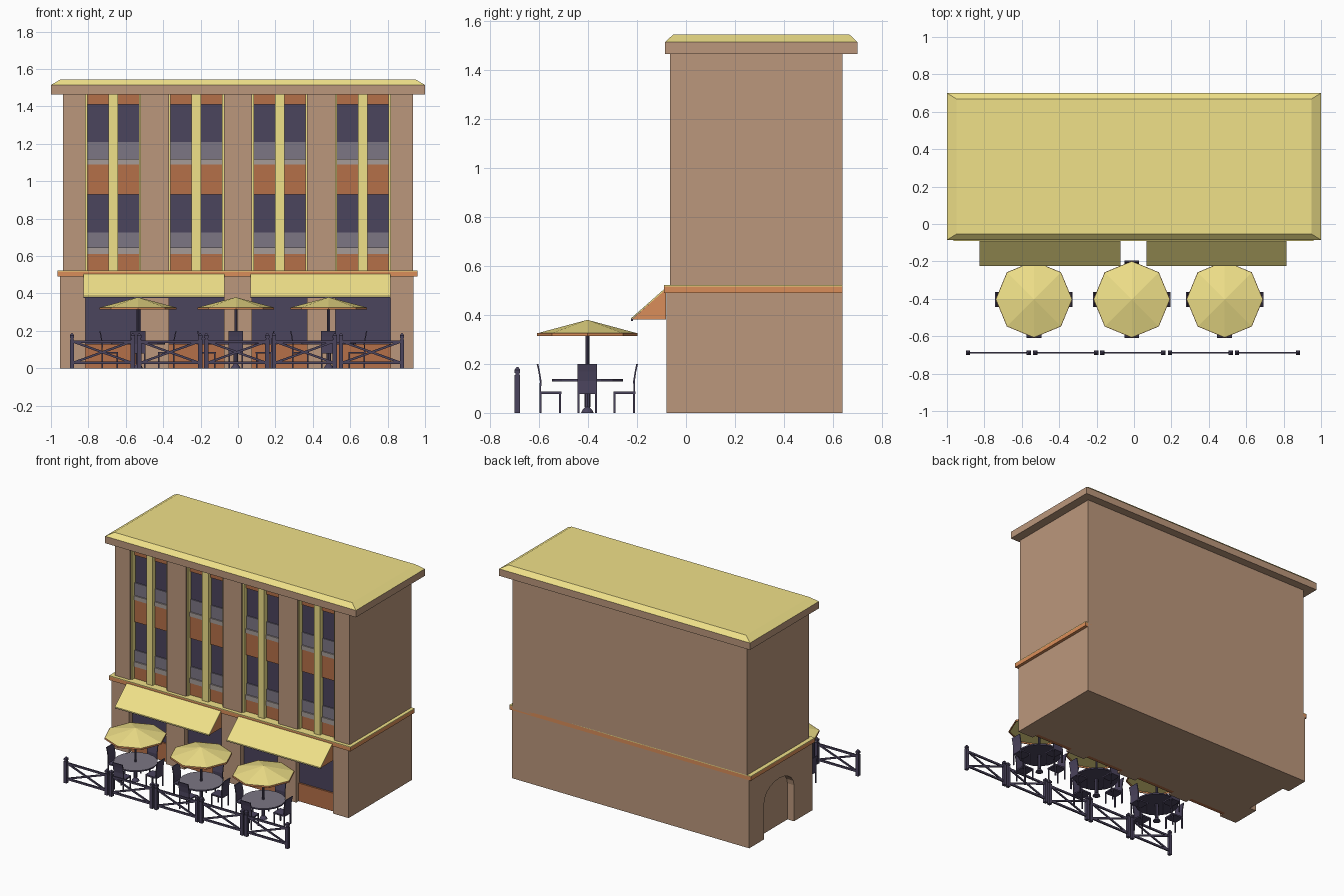
import bpy, bmesh, math
from mathutils import Matrix, Vector

if "Cube" in bpy.data.objects:
    bpy.data.objects.remove(bpy.data.objects["Cube"])

MATS = {}
for name, col in dict(brick=(.50, .31, .20), yellow=(.87, .75, .25), orange=(.70, .27, .10),
                      rust=(.46, .16, .065), dark=(.07, .058, .11), mid=(.20, .18, .23),
                      pale=(.38, .33, .31)).items():
    MATS[name] = bpy.data.materials.new(name)
    MATS[name].diffuse_color = (*col, 1)


def finish(name, bm, *mats, recalc=True):
    if recalc:
        bmesh.ops.recalc_face_normals(bm, faces=bm.faces)
    me = bpy.data.meshes.new(name)
    bm.to_mesh(me)
    bm.free()
    for m in mats:
        me.materials.append(MATS[m])
    ob = bpy.data.objects.new(name, me)
    bpy.context.collection.objects.link(ob)
    return ob


def add_box(bm, x0, x1, y0, y1, z0, z1):
    m = Matrix.Translation(((x0 + x1) / 2, (y0 + y1) / 2, (z0 + z1) / 2)) \
        @ Matrix.Diagonal((x1 - x0, y1 - y0, z1 - z0, 1))
    return bmesh.ops.create_cube(bm, size=1, matrix=m)["verts"]


def add_cone(bm, r1, r2, z0, z1, n):
    bmesh.ops.create_cone(bm, cap_ends=True, segments=n, radius1=r1, radius2=r2, depth=z1 - z0,
                          matrix=Matrix.Translation((0, 0, (z0 + z1) / 2)))


def add_prism(bm, pts, axis, lo, hi):
    """Extrude a 2D outline along an axis."""
    def p(a, b, c):
        return (c, a, b) if axis == 'x' else (a, b, c)
    f = bm.faces.new([bm.verts.new(p(a, b, lo)) for a, b in pts])
    ext = bmesh.ops.extrude_face_region(bm, geom=[f])["geom"]
    vs = [v for v in ext if isinstance(v, bmesh.types.BMVert)]
    bmesh.ops.translate(bm, verts=vs, vec=p(0, 0, hi - lo))
    bm.faces.index_update()
    if not f.is_valid or len(bm.faces) == len(pts) + 1:
        bm.faces.new([v for v in bm.verts if v not in vs])


def prism(name, pts, axis, lo, hi, mat):
    bm = bmesh.new()
    add_prism(bm, pts, axis, lo, hi)
    return finish(name, bm, mat)


def boxes(name, mat, *dims):
    bm = bmesh.new()
    for d in dims:
        add_box(bm, *d)
    return finish(name, bm, mat)


def copies(ob, places):
    """Linked copies at (location, z angle)."""
    for i, (loc, a) in enumerate(places):
        o = ob if i == 0 else ob.copy()
        if i:
            bpy.context.collection.objects.link(o)
        o.location, o.rotation_euler = loc, (0, 0, a)


# Walls: plan outlines notched by the four window bays
BAYS = [(-.815, -.52), (-.37, -.075), (.075, .37), (.52, .815)]


def plan(x0, x1, front, back, depth):
    pts = [(x0, back), (x0, front)]
    for a, b in BAYS:
        pts += [(a, front), (a, front + depth), (b, front + depth), (b, front)]
    return pts + [(x1, front), (x1, back)]


prism("upper_wall", plan(-.935, .935, -.065, .64, .05), 'z', .5, 1.47, "brick")
ground = prism("ground_wall", plan(-.952, .938, -.08, .64, .055), 'z', 0, .5, "brick")

# Arched recess in the left wall
arch = [(.13, -.1), (.47, -.1)] + [(.30 + .17 * math.cos(t * math.pi / 10),
                                    .26 + .115 * math.sin(t * math.pi / 10)) for t in range(11)]
cutter = prism("arch_cutter", arch, 'x', -1.1, -.90, "brick")
mod = ground.modifiers.new("arch", 'BOOLEAN')
mod.operation, mod.object, mod.solver = 'DIFFERENCE', cutter, 'EXACT'
bpy.context.view_layer.objects.active = ground
bpy.ops.object.modifier_apply(modifier="arch")
bpy.data.objects.remove(cutter)

# Belt course and cornice with sloped roof
boxes("belt_course", "orange", (-.965, .96, -.09, .64, .49, .517))
boxes("belt_cap", "yellow", (-.965, .96, -.09, .64, .517, .522))
boxes("cornice", "brick", (-1, 1, -.085, .70, 1.465, 1.515))
bm = bmesh.new()
for v in add_box(bm, -1, 1, -.085, .70, 1.515, 1.545):
    if v.co.z > 1.53:
        v.co.x -= math.copysign(.052, v.co.x)
        v.co.y -= math.copysign(.032, v.co.y - .3)
finish("roof", bm, "yellow")

# Window bays: trim, mullion, glass, sashes, sills, spandrels
for a, b in BAYS:
    c, r = (a + b) / 2, -.013
    boxes("bay_trim", "yellow", (a, a + .01, -.055, r, .52, 1.466), (b - .01, b, -.055, r, .52, 1.466),
          (c - .025, c + .025, -.055, r, .52, 1.466))
    a1, b1 = a + .01, b - .01
    boxes("spandrels", "rust", *[(a1, b1, -.03, r, z0, z1) for z0, z1 in
                                 ((.52, .61), (.93, 1.09), (1.41, 1.466))])
    boxes("window_glass", "dark", (a1, b1, -.02, r, .72, .93), (a1, b1, -.02, r, 1.21, 1.41))
    boxes("lower_sash", "mid", (a1, b1, -.027, r, .645, .725), (a1, b1, -.027, r, 1.12, 1.21))
    boxes("window_sill", "pale", (a1, b1, -.036, r, .61, .645), (a1, b1, -.036, r, 1.09, 1.12))
    boxes("shop_glass", "dark", (a, b, -.04, -.02, .125, .49))
    boxes("shop_panel", "rust", (a, b, -.052, -.02, 0, .13))

# Awnings with closed ends
for x0, x1 in ((-.825, -.072), (.067, .815)):
    boxes("awning_bar", "dark", (x0, x1, -.224, -.216, .376, .384))
    prism("awning_cloth", [(-.082, .512), (-.225, .386), (-.225, .380), (-.082, .505)],
          'x', x0, x1, "yellow")
    for xs in (x0 + .002, x1 - .006):
        prism("awning_end", [(-.082, .506), (-.222, .381), (-.082, .381)], 'x', xs, xs + .004, "orange")

# Umbrella sets
SPOTS = [Vector((x, -.403, 0)) for x in (-.535, -.012, .485)]
bm = bmesh.new()
add_cone(bm, .205, 0, .325, .38, 8)
copies(finish("umbrella_canopy", bm, "yellow"), [(s, 0) for s in SPOTS])
bm = bmesh.new()
rings = [[bm.verts.new((r * math.cos(i * math.pi / 4), r * math.sin(i * math.pi / 4), z)) for i in range(8)]
         for r, z in ((.205, .326), (.205, .314), (.199, .314), (.199, .324))]
for r0, r1 in zip(rings, rings[1:] + rings[:1]):
    for i in range(8):
        j = (i + 1) % 8
        bm.faces.new((r0[i], r0[j], r1[j], r1[i]))
copies(finish("umbrella_valance", bm, "orange"), [(s, 0) for s in SPOTS])

# Pole and foot, table
bm = bmesh.new()
add_cone(bm, .008, .008, 0, .335, 8)
add_cone(bm, .026, .02, 0, .012, 12)
add_cone(bm, .02, .009, .012, .024, 12)
add_cone(bm, .012, .012, .024, .13, 8)
copies(finish("umbrella_pole", bm, "dark"), [(s, 0) for s in SPOTS])
bm = bmesh.new()
add_cone(bm, .145, .145, .128, .138, 16)
bm.faces.ensure_lookup_table()
ob = finish("table_top", bm, "dark", "mid")
for p in ob.data.polygons:
    p.material_index = int(p.normal.z > .9)
copies(ob, [(s, 0) for s in SPOTS])

# Chair: seat, legs and curved back, four round each table
bm = bmesh.new()
back = [(-.190, .08), (-.187, .13), (-.194, .17), (-.200, .2),
        (-.207, .2), (-.200, .17), (-.194, .13), (-.196, .08)]
add_prism(bm, back, 'x', -.04, .04)
add_box(bm, -.04, .04, -.196, -.106, .078, .088)
for x in (-.036, .036):
    for y in (-.191, -.111):
        add_box(bm, x - .004, x + .004, y - .004, y + .004, 0, .08)
copies(finish("chair", bm, "dark"), [(s, k * math.pi / 2) for s in SPOTS for k in range(4)])

# Fence panel: capped posts, rails, cross braces
bm = bmesh.new()
for x in (-.163, .163):
    add_box(bm, x - .0115, x + .0115, -.0115, .0115, 0, .155)
    for z0, z1, w0, w1 in ((.155, .163, .008, .008), (.163, .176, .0115, .0115), (.176, .188, .0115, .003)):
        for v in add_box(bm, x - w0, x + w0, -w0, w0, z0, z1):
            if v.co.z > (z0 + z1) / 2:
                v.co.x, v.co.y = x + (v.co.x - x) * w1 / w0, v.co.y * w1 / w0
for z in (.03, .142):
    add_box(bm, -.155, .155, -.005, .005, z - .007, z + .007)
for s in (-1, 1):
    vs = add_box(bm, -.162, .162, -.004, .004, -.006, .006)
    bmesh.ops.transform(bm, verts=vs, matrix=Matrix.Translation((0, 0, .086))
                        @ Matrix.Rotation(s * math.atan2(.112, .31), 4, 'Y'))
copies(finish("fence_panel", bm, "dark"),
       [((x, -.6885, 0), 0) for x in (-.725, -.365, -.006, .355, .714)])

for m in bpy.data.materials:
    if m.users and not m.is_grease_pencil:
        m.use_nodes = True
        m.node_tree.nodes["Principled BSDF"].inputs["Base Color"].default_value = m.diffuse_color
